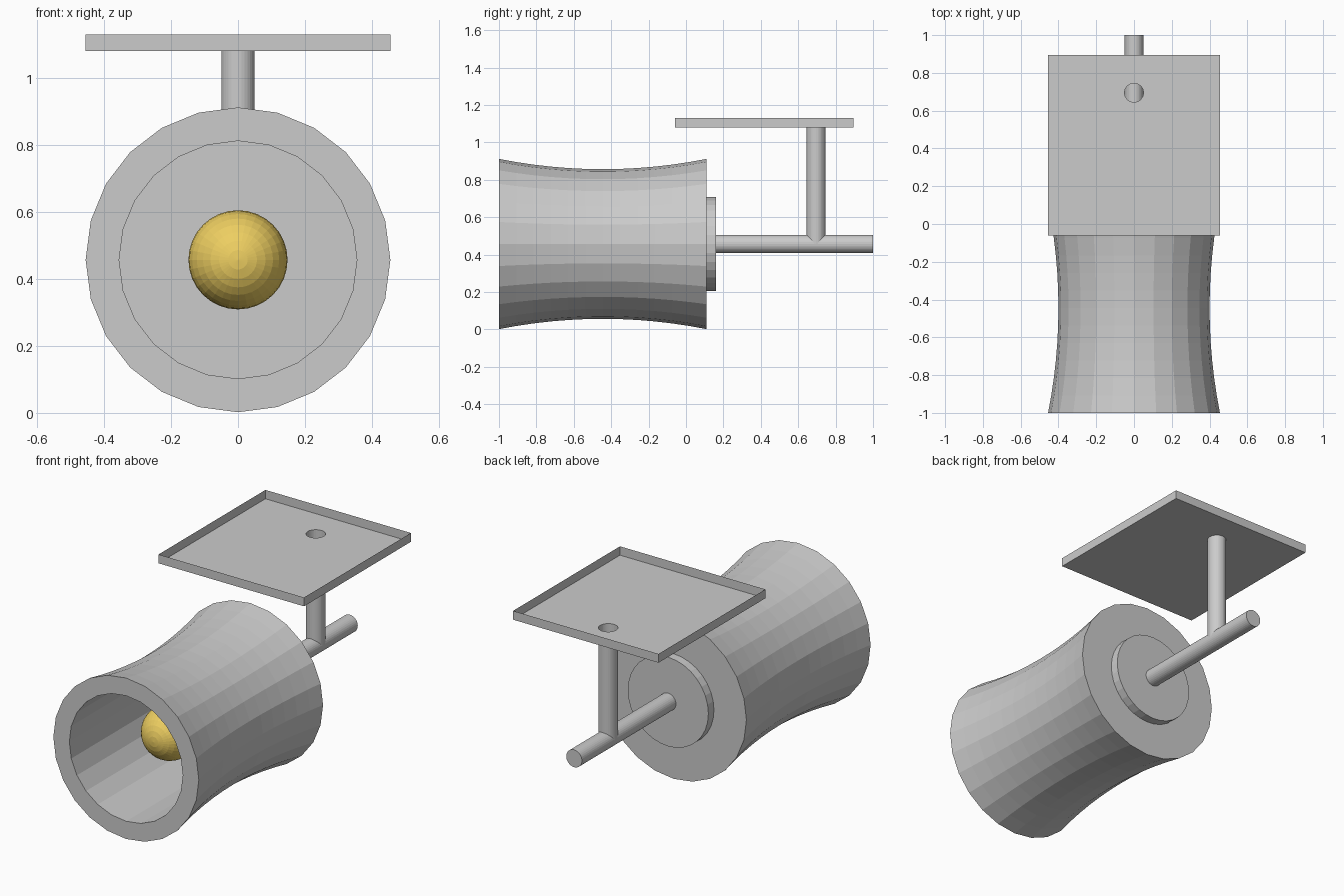
import bpy, bmesh
from math import sin, cos, pi
from mathutils import Matrix, Vector

if "Cube" in bpy.data.objects:
    bpy.data.objects.remove(bpy.data.objects["Cube"])

ZC = 0.457          # height of the main axis
POST_Y = 0.695      # position of the upright post
TRAY_Z = 1.08


def finish(bm, name, color=None, fix=True):
    if fix:
        bmesh.ops.recalc_face_normals(bm, faces=bm.faces[:])
    me = bpy.data.meshes.new(name)
    bm.to_mesh(me)
    bm.free()
    ob = bpy.data.objects.new(name, me)
    bpy.context.collection.objects.link(ob)
    if color:
        mat = bpy.data.materials.new(name + "_color")
        mat.diffuse_color = color
        mat.use_nodes = True
        mat.node_tree.nodes["Principled BSDF"].inputs["Base Color"].default_value = mat.diffuse_color
        me.materials.append(mat)
    return ob


def lathe_y(name, profile, sides):
    """Revolve (radius, y) points about the main axis; flat caps at both ends."""
    bm = bmesh.new()
    rings = [[bm.verts.new((r * sin(2 * pi * i / sides), y,
                            ZC + r * cos(2 * pi * i / sides)))
              for i in range(sides)] for r, y in profile]
    for a, b in zip(rings, rings[1:]):
        for i in range(sides):
            j = (i + 1) % sides
            bm.faces.new((a[i], a[j], b[j], b[i]))
    bm.faces.new(rings[0])
    bm.faces.new(rings[-1])
    return finish(bm, name)


# Waisted housing with a straight bore, open at the front
y0, y1, steps = -1.0, 0.11, 12
outer = []
for k in range(steps + 1):
    t = 2 * k / steps - 1
    outer.append((0.40 + 0.055 * t * t, y0 + (y1 - y0) * k / steps))
lathe_y("housing", [(0.355, 0.01), (0.355, y0)] + outer, 24)

# Back disc and the rod that carries the bulb
lathe_y("back_disc", [(0.252, 0.10), (0.252, 0.16)], 32)
lathe_y("rod", [(0.049, -0.60), (0.049, 1.0)], 32)

# Bulb inside the housing
bm = bmesh.new()
bmesh.ops.create_uvsphere(
    bm, u_segments=32, v_segments=16, radius=0.148,
    matrix=Matrix.Translation((0, -0.61, ZC)) @ Matrix.Rotation(pi / 2, 4, 'X'))
finish(bm, "bulb", (0.85, 0.62, 0.12, 1))

# Open tube post standing on the rod
bm = bmesh.new()
bmesh.ops.create_cone(
    bm, cap_ends=False, segments=32, radius1=0.05, radius2=0.05,
    depth=TRAY_Z - ZC, matrix=Matrix.Translation((0, POST_Y, (TRAY_Z + ZC) / 2)))
finish(bm, "post", fix=False)

# Thin open tray whose floor is pierced by the post
bm = bmesh.new()
corners = [(-0.455, -0.06), (0.455, -0.06), (0.455, 0.895), (-0.455, 0.895)]
low = [bm.verts.new((x, y, TRAY_Z)) for x, y in corners]
hole = [bm.verts.new((0.05 * cos(2 * pi * i / 32),
                      POST_Y + 0.05 * sin(2 * pi * i / 32), TRAY_Z))
        for i in range(32)]
edges = [bm.edges.new((loop[i], loop[(i + 1) % len(loop)]))
         for loop in (low, hole) for i in range(len(loop))]
bmesh.ops.triangle_fill(bm, use_beauty=True, use_dissolve=False,
                        edges=edges, normal=Vector((0, 0, 1)))
top = [bm.verts.new((x, y, TRAY_Z + 0.05)) for x, y in corners]
for i in range(4):
    j = (i + 1) % 4
    bm.faces.new((low[i], low[j], top[j], top[i]))
finish(bm, "tray")
